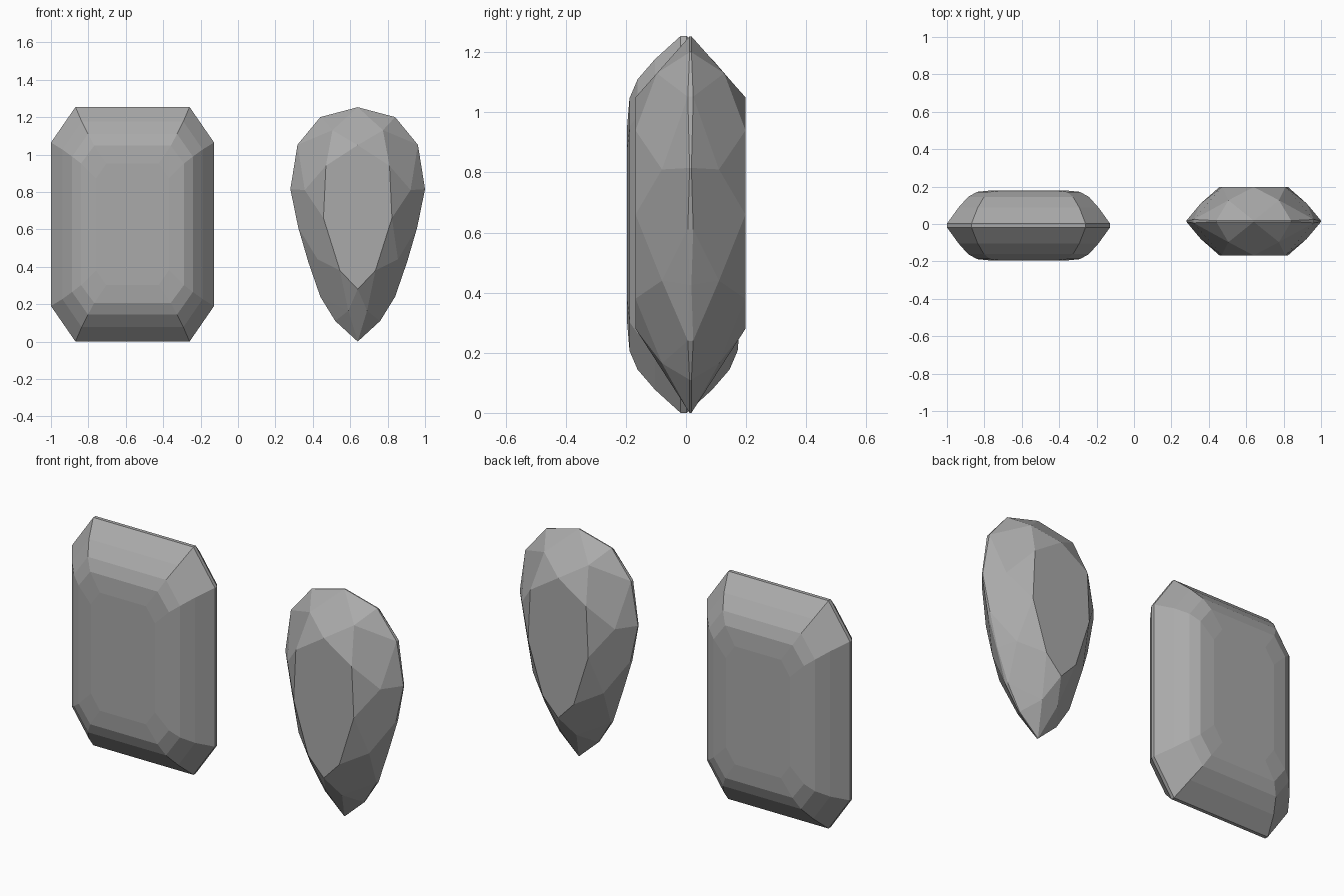
import bpy, bmesh

if "Cube" in bpy.data.objects:
    bpy.data.objects.remove(bpy.data.objects["Cube"])

# Dark grey stone shared by both gems
stone = bpy.data.materials.new("dark_stone")
stone.diffuse_color = (.4, .4, .4, 1)
stone.use_nodes = True
stone.node_tree.nodes["Principled BSDF"].inputs["Base Color"].default_value = stone.diffuse_color


def make_object(name, bm):
    bmesh.ops.recalc_face_normals(bm, faces=bm.faces)
    mesh = bpy.data.meshes.new(name)
    bm.to_mesh(mesh)
    bm.free()
    mesh.materials.append(stone)
    obj = bpy.data.objects.new(name, mesh)
    bpy.context.collection.objects.link(obj)
    return obj


# Step-cut gem: stacked cut-corner rectangles, girdle to domed table
def step_cut_gem(cx, cz, cy):
    # half width, half height, half flat in x, half flat in z, depth
    steps = [(.436, .627, .305, .437, .010),
             (.375, .550, .272, .400, .095),
             (.323, .483, .238, .362, .153),
             (.275, .420, .205, .325, .180),
             (.195, .325, .140, .245, .188)]
    bm = bmesh.new()
    layers = [(s, -1) for s in reversed(steps)] + [(s, 1) for s in steps]
    rings = []
    for (w, h, fx, fz, d), side in layers:
        pts = [(fx, h), (w, fz), (w, -fz), (fx, -h),
               (-fx, -h), (-w, -fz), (-w, fz), (-fx, h)]
        rings.append([bm.verts.new((cx + x, cy + side * d, cz + z)) for x, z in pts])
    for a, b in zip(rings, rings[1:]):
        for i in range(8):
            j = (i + 1) % 8
            bm.faces.new((a[i], a[j], b[j], b[i]))
    bm.faces.new(rings[0])
    bm.faces.new(rings[-1])
    return make_object("step_cut_gem", bm)


# Pear-cut gem: table, star, kite and girdle facets on both sides
def pear_cut_gem(cx, cy):
    def loop(right, ends):
        left = [(-x, z) for x, z in reversed(right)]
        return ends[:1] + right + ends[1:] + left

    table = loop([(.17, .94), (.183, .66), (.095, .38)], [(0, 1.05), (0, .28)])
    right_mid = [(.135, 1.13), (.283, .81), (.215, .44), (.05, .165)]
    mid = right_mid + [(-x, z) for x, z in reversed(right_mid)]
    girdle = loop([(.2, 1.2), (.322, 1.052), (.36, .815), (.318, .61),
                   (.264, .425), (.2, .24), (.12, .11)], [(0, 1.253), (0, 0)])
    bm = bmesh.new()
    rims = []
    for side in (-1, 1):
        def ring(pts, depth):
            return [bm.verts.new((cx + x, cy + side * depth(i), z))
                    for i, (x, z) in enumerate(pts)]
        t = ring(table, lambda i: .183)
        m = ring(mid, lambda i: .112 if i in (0, 7) else .095)
        g = ring(girdle, lambda i: .003 if i % 2 or i in (0, 8) else .009)
        rims.append(g)
        bm.faces.new(t)
        for i in range(8):
            n = (i + 1) % 8
            bm.faces.new((t[i], t[n], m[i]))
            bm.faces.new((t[i], m[i], g[2 * i], m[i - 1]))
            bm.faces.new((m[i], g[2 * i], g[2 * i + 1]))
            bm.faces.new((m[i], g[2 * i + 1], g[2 * n]))
    a, b = rims
    for i in range(16):
        j = (i + 1) % 16
        bm.faces.new((a[i], a[j], b[j], b[i]))
    return make_object("pear_cut_gem", bm)


step_cut_gem(-.564, .627, -.008)
pear_cut_gem(.64, .015)
